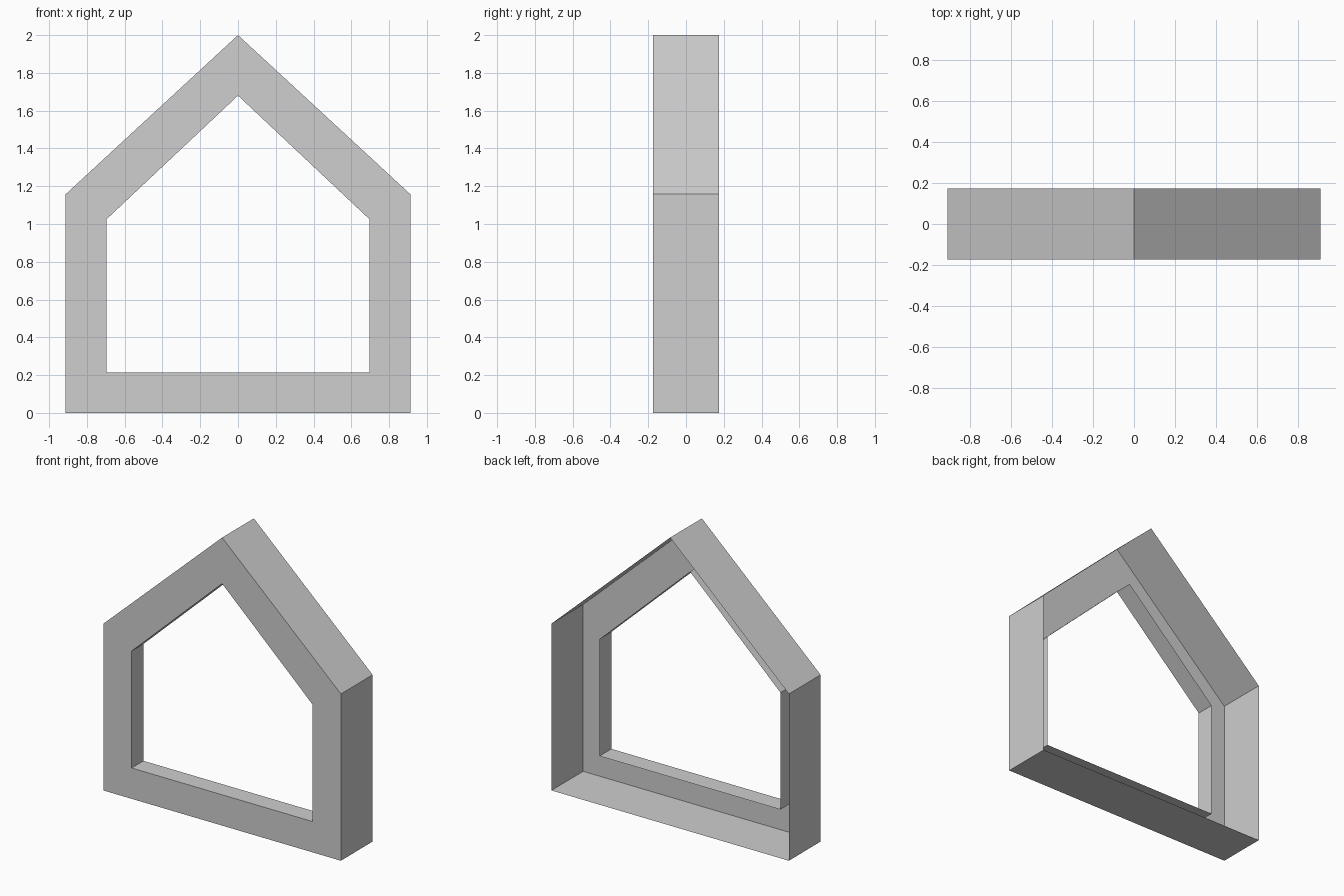
import bpy

cube = bpy.data.objects.get("Cube")
if cube:
    bpy.data.objects.remove(cube, do_unlink=True)

FRONT, BACK, LIP = -0.174, 0.174, -0.044

grey = bpy.data.materials.new("light_grey")
grey.use_nodes = True
grey.diffuse_color = (0.62, 0.62, 0.62, 1)
grey.node_tree.nodes["Principled BSDF"].inputs["Base Color"].default_value = grey.diffuse_color


def house_loop(half_width, floor, eave, ridge, y):
    """Gabled outline, counter-clockwise seen from the front."""
    return [(-half_width, y, floor), (half_width, y, floor), (half_width, y, eave),
            (0, y, ridge), (-half_width, y, eave)]


def band(name, first, second):
    """Open sheet of quads joining two matching outlines."""
    n = len(first)
    faces = [(i, (i + 1) % n, n + (i + 1) % n, n + i) for i in range(n)]
    mesh = bpy.data.meshes.new(name)
    mesh.from_pydata(first + second, [], faces)
    mesh.materials.append(grey)
    obj = bpy.data.objects.new(name, mesh)
    bpy.context.collection.objects.link(obj)
    return obj


def outer(y):
    return house_loop(0.912, 0, 1.158, 2.0, y)


def inner(y):
    return house_loop(0.695, 0.214, 1.026, 1.68, y)


# Flat front, full-depth outer shell and short lip round the opening; the back is open
band("front_frame", outer(FRONT), inner(FRONT))
band("outer_shell", outer(BACK), outer(FRONT))
band("opening_lip", inner(FRONT), inner(LIP))
